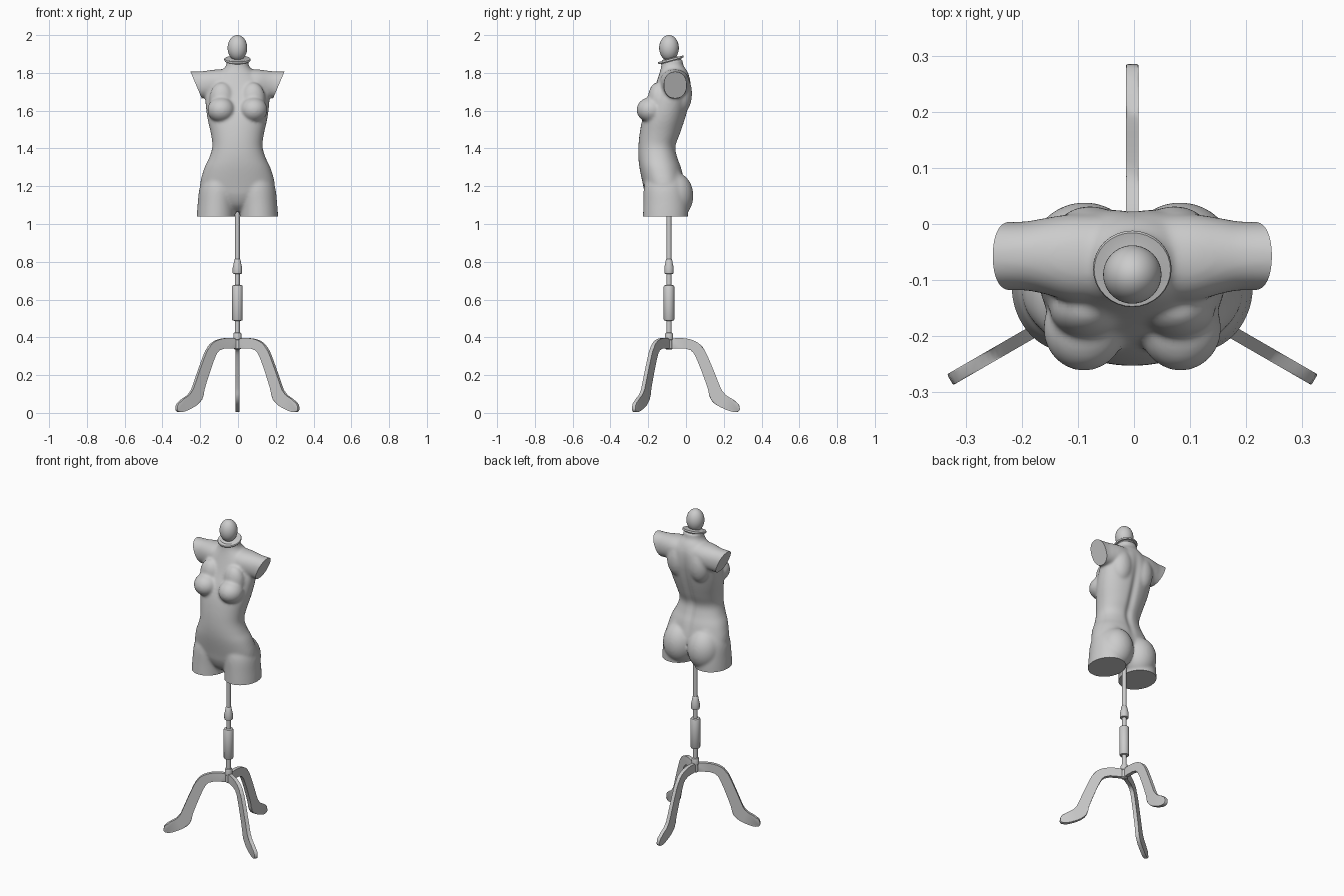
import bpy, bmesh, math
from mathutils import Vector, Matrix

if "Cube" in bpy.data.objects:
    bpy.data.objects.remove(bpy.data.objects["Cube"])

CX, CY = -0.003, -0.09          # axis of the stand


def finish(name, bm, angle=35):
    bmesh.ops.recalc_face_normals(bm, faces=bm.faces)
    me = bpy.data.meshes.new(name)
    bm.to_mesh(me)
    bm.free()
    ob = bpy.data.objects.new(name, me)
    bpy.context.collection.objects.link(ob)
    bpy.ops.object.select_all(action='DESELECT')
    ob.select_set(True)
    bpy.context.view_layer.objects.active = ob
    bpy.ops.object.shade_smooth_by_angle(angle=math.radians(angle))
    return ob


def spline(rows, steps=4):
    """Catmull-Rom interpolation through rows of numbers."""
    pts = [rows[0]] + list(rows) + [rows[-1]]
    out = []
    for i in range(1, len(pts) - 2):
        for s in range(steps):
            t = s / steps
            out.append([0.5 * (2 * b + (c - a) * t + (2 * a - 5 * b + 4 * c - d) * t * t
                               + (3 * b - a - 3 * c + d) * t ** 3)
                        for a, b, c, d in zip(*pts[i - 1:i + 3])])
    return out + [list(rows[-1])]


def loft(bm, rings):
    loops = [[bm.verts.new(p) for p in r] for r in rings]
    for a, b in zip(loops, loops[1:]):
        for i in range(len(a)):
            j = (i + 1) % len(a)
            bm.faces.new((a[i], a[j], b[j], b[i]))
    bm.faces.new(loops[0][::-1])
    bm.faces.new(loops[-1])


def oval(u, v, ru, rv, n=40, power=2.2):
    """Superellipse outline in a plane."""
    e = 2 / power
    out = []
    for k in range(n):
        c, s = math.cos(math.tau * k / n), math.sin(math.tau * k / n)
        out.append((u + ru * math.copysign(abs(c) ** e, c), v + rv * math.copysign(abs(s) ** e, s)))
    return out


def ball(bm, centre, radii):
    bmesh.ops.create_uvsphere(bm, u_segments=40, v_segments=24, radius=1,
                              matrix=Matrix.Translation(centre) @ Matrix.Diagonal((*radii, 1)))


def lathe(name, profile, origin, tilt=0, n=32):
    bm = bmesh.new()
    loft(bm, [[(r * math.cos(math.tau * k / n), r * math.sin(math.tau * k / n), z)
               for k in range(n)] for r, z in profile])
    bm.transform(Matrix.Translation(origin) @ Matrix.Rotation(math.radians(tilt), 4, 'X'))
    return finish(name, bm)


# Torso trunk: z, half width, front y, back y
TRUNK = [(1.065, .02, -.15, -.07), (1.10, .09, -.19, -.04), (1.15, .165, -.215, -.02),
         (1.20, .198, -.226, -.005), (1.29, .178, -.245, -.022), (1.35, .150, -.252, -.043),
         (1.41, .133, -.252, -.053), (1.475, .140, -.246, -.03), (1.55, .157, -.232, -.005),
         (1.62, .167, -.208, .014), (1.69, .168, -.178, .026), (1.76, .14, -.153, .024),
         (1.81, .085, -.137, .006), (1.84, .060, -.131, -.014), (1.872, .058, -.129, -.017)]
# Shoulder bar: x, centre y, centre z, half depth, half height
SHOULDER = [(0, -.06, 1.75, .075, .07), (.10, -.06, 1.746, .078, .073),
            (.16, -.057, 1.740, .067, .072), (.20, -.057, 1.736, .061, .072),
            (.29, -.057, 1.734, .063, .072)]
# Thigh: z, centre x, centre y, half width, half depth
THIGH = [(1.0, .116, -.11, .102, .119), (1.10, .111, -.108, .100, .118),
         (1.20, .10, -.112, .098, .11), (1.28, .085, -.115, .07, .085)]

bm = bmesh.new()
loft(bm, [[(x, y, z) for x, y in oval(0, (f + b) / 2, w, (b - f) / 2)]
          for z, w, f, b in spline(TRUNK)])
for s in (-1, 1):
    loft(bm, [[(s * x, y, z) for y, z in oval(yc, zc, ry, rz)]
              for x, yc, zc, ry, rz in spline(SHOULDER)])
    loft(bm, [[(s * x, y, z) for x, y in oval(xc, yc, rx, ry, power=2)]
              for z, xc, yc, rx, ry in spline(THIGH)])
    ball(bm, (s * .086, -.186, 1.604), (.073, .076, .067))     # bust
    ball(bm, (s * .082, -.150, 1.66), (.066, .052, .09))       # upper bust
    ball(bm, (s * .085, -.062, 1.15), (.10, .101, .125))       # buttock
    ball(bm, (s * .075, -.03, 1.69), (.07, .062, .11))         # shoulder blade
body = finish("torso", bm)

# Fuse the volumes into one smooth skin
m = body.modifiers.new("fuse", 'REMESH')
m.mode, m.voxel_size = 'VOXEL', .007
m = body.modifiers.new("soften", 'SMOOTH')
m.factor, m.iterations = .5, 14
skin = body.evaluated_get(bpy.context.evaluated_depsgraph_get())
bm = bmesh.new()
bm.from_mesh(skin.to_mesh())
bpy.data.objects.remove(body)

# Spine groove
bm.normal_update()
for v in bm.verts:
    if v.normal.y > .2 and 1.2 < v.co.z < 1.8:
        v.co.y -= .012 * math.exp(-(v.co.x / .022) ** 2) * math.sin(math.pi * (v.co.z - 1.2) / .6)


def slice_flat(faces, point, normal):
    geom = set(faces)
    for f in faces:
        geom.update(f.edges)
        geom.update(f.verts)
    res = bmesh.ops.bisect_plane(bm, geom=list(geom), plane_co=point, plane_no=normal,
                                 clear_outer=True)
    cut = [e for e in res['geom_cut'] if isinstance(e, bmesh.types.BMEdge)]
    bmesh.ops.holes_fill(bm, edges=cut, sides=0)


# Flat thigh and shoulder cuts
slice_flat(bm.faces[:], (0, 0, 1.04), (0, 0, -1))
for s in (-1, 1):
    side = [f for f in bm.faces if f.calc_center_median().z > 1.64
            and f.calc_center_median().x * s > .14]
    slice_flat(side, (s * .246, 0, 1.80), (s * .92, 0, -.39))
bmesh.ops.translate(bm, verts=bm.verts, vec=(CX, 0, 0))
finish("torso", bm, 50)

# Neck collar, tilted forward
lathe("neck_collar", [(.055, -.012), (.058, -.006), (.068, -.006), (.070, -.002), (.070, .002),
                      (.068, .005), (.045, .005), (.030, .010)], (CX, -.08, 1.87), 15)

# Egg-shaped finial
bm = bmesh.new()
ball(bm, (CX, CY, 1.932), (.052, .052, .068))
finish("finial", bm)

# Turned pole
lathe("pole", [(.012, .335), (.019, .34), (.019, .385), (.022, .388), (.022, .415), (.019, .423),
               (.014, .426), (.014, .487), (.025, .489), (.028, .494), (.028, .670), (.025, .675),
               (.013, .677), (.013, .735), (.024, .737), (.025, .742), (.025, .770), (.021, .785),
               (.016, .812), (.013, .815), (.013, 1.12)], (CX, CY, 0))

# Three curved feet: outline in radius, z
UPPER = [(0, .393), (.06, .396), (.11, .390), (.155, .370), (.19, .330), (.235, .228),
         (.278, .122), (.30, .095), (.35, .064), (.372, .040)]
LOWER = [(.375, .020), (.365, .006), (.335, .006), (.29, .022), (.24, .050), (.215, .085),
         (.205, .130), (.165, .240), (.135, .308), (.115, .332), (.085, .341), (0, .341)]
outline = spline(UPPER, 3) + spline(LOWER, 3)
for name, deg in (("back_foot", 90), ("right_foot", -30), ("left_foot", 210)):
    bm = bmesh.new()
    loft(bm, [[(r, t, z) for r, z in outline] for t in (-.011, .011)])
    rims = [e for e in bm.edges if abs(e.verts[0].co.y - e.verts[1].co.y) < 1e-6]
    bmesh.ops.bevel(bm, geom=rims, offset=.003, segments=2, profile=.5, affect='EDGES')
    bm.transform(Matrix.Translation((CX, CY, 0)) @ Matrix.Rotation(math.radians(deg), 4, 'Z'))
    finish(name, bm)
